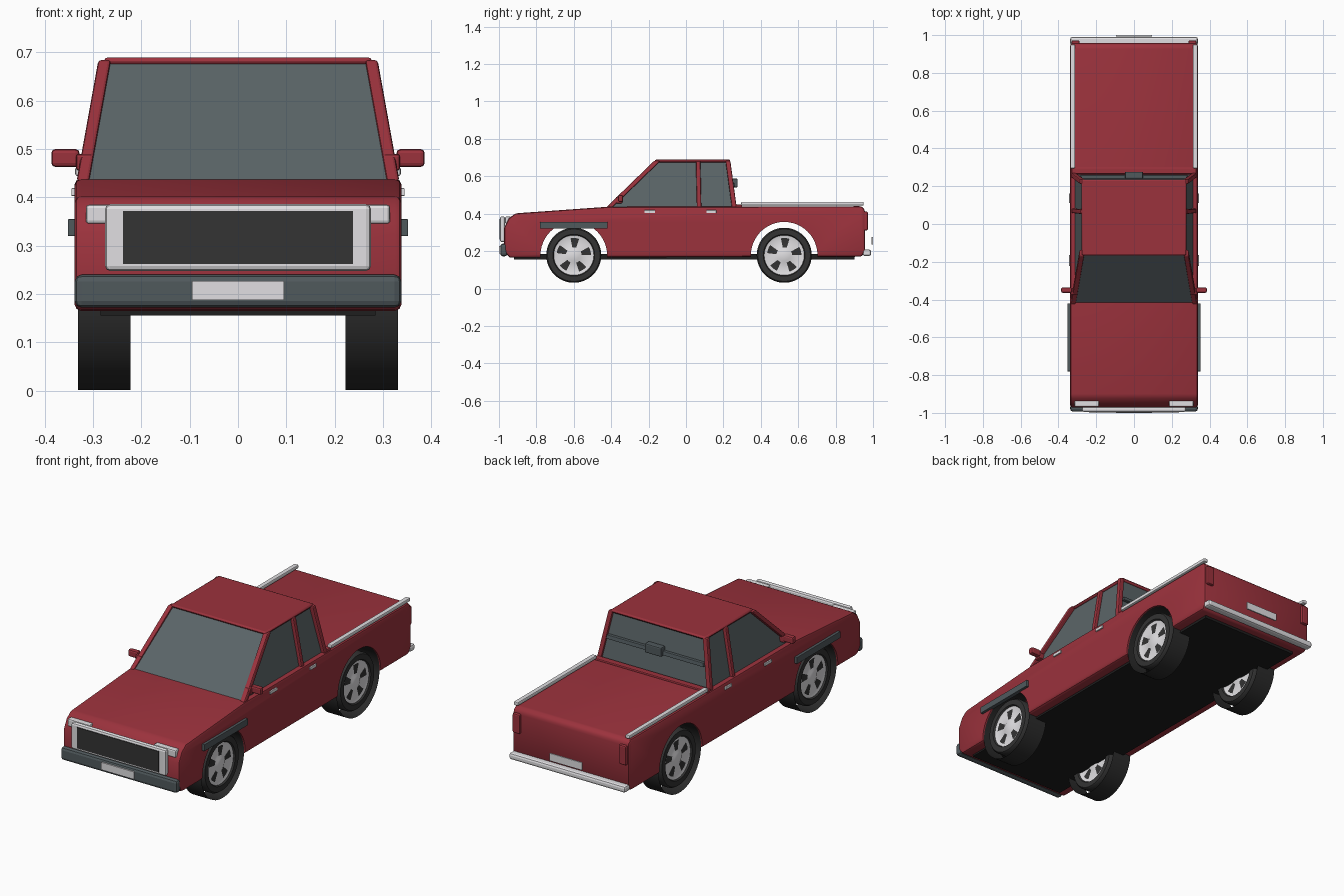
import bpy, bmesh, math
from mathutils import Vector

cube = bpy.data.objects.get("Cube")
if cube:
    bpy.data.objects.remove(cube, do_unlink=True)


def material(name, r, g, b):
    m = bpy.data.materials.new(name)
    m.use_nodes = True
    m.diffuse_color = (r, g, b, 1)
    m.node_tree.nodes["Principled BSDF"].inputs["Base Color"].default_value = (r, g, b, 1)
    return m


RED = material("body_red", .33, .032, .046)
GLASS = material("window_grey", .105, .13, .138)
TRIM = material("trim_grey", .08, .1, .108)
LIGHT = material("light_grey", .75, .74, .76)
BLACK = material("grille_black", .033, .033, .033)
RUBBER = material("tyre_black", .024, .024, .024)
UNDER = material("underside_black", .013, .013, .013)


def finish(name, bm, mats, bevel=0, fix=True):
    if fix:
        bmesh.ops.recalc_face_normals(bm, faces=bm.faces)
    me = bpy.data.meshes.new(name)
    bm.to_mesh(me)
    bm.free()
    for m in mats:
        me.materials.append(m)
    ob = bpy.data.objects.new(name, me)
    bpy.context.collection.objects.link(ob)
    if bevel:
        mod = ob.modifiers.new("bevel", 'BEVEL')
        mod.width, mod.segments, mod.limit_method = bevel, 2, 'ANGLE'
    return ob


def smooth(ob):
    bpy.ops.object.select_all(action='DESELECT')
    ob.select_set(True)
    bpy.context.view_layer.objects.active = ob
    bpy.ops.object.shade_smooth_by_angle(angle=math.radians(35))


def frustum(name, low, high, mat, bevel=0):
    """Solid between two level rectangles, each (x0, x1, y0, y1, z)."""
    bm = bmesh.new()
    rings = []
    for x0, x1, y0, y1, z in (low, high):
        rings.append([bm.verts.new((x, y, z)) for x, y in
                      ((x0, y0), (x1, y0), (x1, y1), (x0, y1))])
    a, b = rings
    bm.faces.new(a)
    bm.faces.new(b)
    for i in range(4):
        j = (i + 1) % 4
        bm.faces.new((a[i], a[j], b[j], b[i]))
    return finish(name, bm, [mat], bevel)


def box(name, x, y, z, mat, bevel=0):
    return frustum(name, (*x, *y, z[0]), (*x, *y, z[1]), mat, bevel)


def pair(name, x, y, z, mat, bevel=0):
    for side, s in (("left", 1), ("right", -1)):
        box(f"{side}_{name}", sorted((s * x[0], s * x[1])), y, z, mat, bevel)


def pillar(name, foot, top, wx, wy):
    """Leaning post on both sides of the cab."""
    for side, s in (("left", 1), ("right", -1)):
        ends = [(s * x - wx / 2, s * x + wx / 2, y - wy / 2, y + wy / 2, z)
                for x, y, z in (foot, top)]
        frustum(f"{side}_{name}", *ends, RED, .006)


# Body: side profile drawn across the width, then wheel arches cut out
AXLES = {"front": -.6, "rear": .525}
HUB = .178
profile = [(-.945, .165), (-.972, .2), (-.972, .325), (-.947, .375), (-.912, .402),
           (-.42, .437), (.94, .44), (.957, .42), (.957, .2), (.94, .17)]
bm = bmesh.new()
face = bm.faces.new([bm.verts.new((-.338, y, z)) for y, z in profile])
ext = bmesh.ops.extrude_face_region(bm, geom=[face])
bmesh.ops.translate(bm, vec=(.676, 0, 0),
                    verts=[v for v in ext["geom"] if isinstance(v, bmesh.types.BMVert)])
body = finish("body", bm, [RED], .014)
cutters = []
for end, y in AXLES.items():
    bpy.ops.mesh.primitive_cylinder_add(vertices=48, radius=.178, depth=1,
                                        location=(0, y, HUB), rotation=(0, math.pi / 2, 0))
    cutter = bpy.context.object
    cutter.name = f"{end}_arch_cutter"
    cutter.hide_render = True
    cutters.append(cutter)
    mod = body.modifiers.new("arch", 'BOOLEAN')
    mod.operation, mod.object, mod.solver = 'DIFFERENCE', cutter, 'EXACT'
bpy.context.view_layer.update()
cut_mesh = bpy.data.meshes.new_from_object(
    body.evaluated_get(bpy.context.evaluated_depsgraph_get()))
body.modifiers.clear()
body.data = cut_mesh
body.data.materials.clear()
body.data.materials.append(RED)
for cutter in cutters:
    bpy.data.objects.remove(cutter, do_unlink=True)
smooth(body)
box("underside", (-.285, .285), (-.92, .9), (.156, .185), UNDER)

# Cab: glass block, roof and posts
frustum("cab_glass", (-.314, .314, -.42, .262, .432), (-.266, .266, -.16, .225, .68), GLASS)
smooth(box("roof", (-.277, .277), (-.166, .236), (.674, .69), RED, .008))
pillar("windscreen_post", (.321, -.41, .434), (.276, -.152, .684), .026, .034)
pillar("door_post", (.319, .07, .434), (.274, .065, .682), .022, .024)
pillar("rear_post", (.319, .258, .434), (.274, .224, .684), .026, .026)
box("cab_rear_sill", (-.33, .33), (.265, .3), (.43, .448), RED, .005)
frustum("rear_window_band", (-.285, .285, .24, .262, .545), (-.28, .28, .235, .258, .565), TRIM, .003)
box("rear_window_lamp", (-.048, .048), (.24, .276), (.54, .588), TRIM, .006)

# Side fittings
pair("mirror", (.328, .386), (-.364, -.336), (.463, .5), RED, .008)
pair("mirror_foot", (.3, .335), (-.375, -.34), (.455, .49), RED, .006)
pair("fender_strip", (.33, .352), (-.78, -.42), (.32, .355), TRIM, .002)
pair("front_handle", (.33, .345), (-.222, -.165), (.403, .419), LIGHT, .002)
pair("rear_handle", (.33, .345), (.11, .162), (.403, .419), LIGHT, .002)
pair("bed_rail", (.312, .337), (.295, .95), (.444, .463), LIGHT, .005)

# Nose
box("grille_frame", (-.275, .275), (-.995, -.968), (.248, .386), LIGHT, .01)
box("grille", (-.238, .238), (-.998, -.99), (.262, .372), BLACK)
pair("headlight", (.185, .315), (-.967, -.935), (.345, .385), LIGHT, .007)
box("front_bumper", (-.338, .338), (-.993, -.955), (.172, .24), TRIM, .014)
box("front_plate", (-.095, .095), (-1, -.99), (.188, .227), LIGHT)

# Tail
box("rear_bumper", (-.338, .338), (.945, .99), (.174, .208), LIGHT, .011)
box("rear_plate", (-.095, .095), (.992, 1), (.235, .275), LIGHT, .002)
pair("taillight", (.288, .33), (.945, .972), (.31, .412), RED, .007)


def spin(name, rings, y, s, mats, rule):
    """Revolve (radius, x) rings about an axle; rule(ring, step) picks the colour."""
    steps = 50
    bm = bmesh.new()
    loops = []
    for r, x in rings:
        loops.append([bm.verts.new((s * x, y + r * math.cos(math.tau * i / steps),
                                    HUB + r * math.sin(math.tau * i / steps)))
                      for i in range(steps)])
    for k in range(len(loops) - 1):
        a, b = loops[k], loops[k + 1]
        for i in range(steps):
            j = (i + 1) % steps
            bm.faces.new((a[i], a[j], b[j], b[i])).material_index = rule(k, i)
    if rings[-1][0] < .06:
        for cap in (loops[0], loops[-1]):
            bm.faces.new(cap).material_index = 1
    # Turn every face away from the middle of the tyre
    middle = Vector((s * MID, y, HUB))
    bm.normal_update()
    for f in bm.faces:
        if f.normal.dot(f.calc_center_median() - middle) < 0:
            f.normal_flip()
    smooth(finish(name, bm, mats, fix=False))


# Wheels: open tread drum around a tyre with the same slotted rim on both faces
MID = .276
wall = [(.147, .316), (.14, .326), (.112, .326), (.107, .318),
        (.092, .314), (.042, .314), (.03, .32)]
wheel = [(r, 2 * MID - x) for r, x in reversed(wall)] + wall


def wheel_colour(k, i):
    band = abs(k - len(wall) + 1)   # rings counted outwards from the tyre's middle
    return 0 if band < 4 or (band == 5 and i % 10 < 4) else 1


for end, y in AXLES.items():
    for side, s in (("left", 1), ("right", -1)):
        spin(f"{end}_{side}_tread", [(.177, .222), (.177, .331)], y, s, [RUBBER], lambda k, i: 0)
        spin(f"{end}_{side}_wheel", wheel, y, s, [BLACK, LIGHT], wheel_colour)
